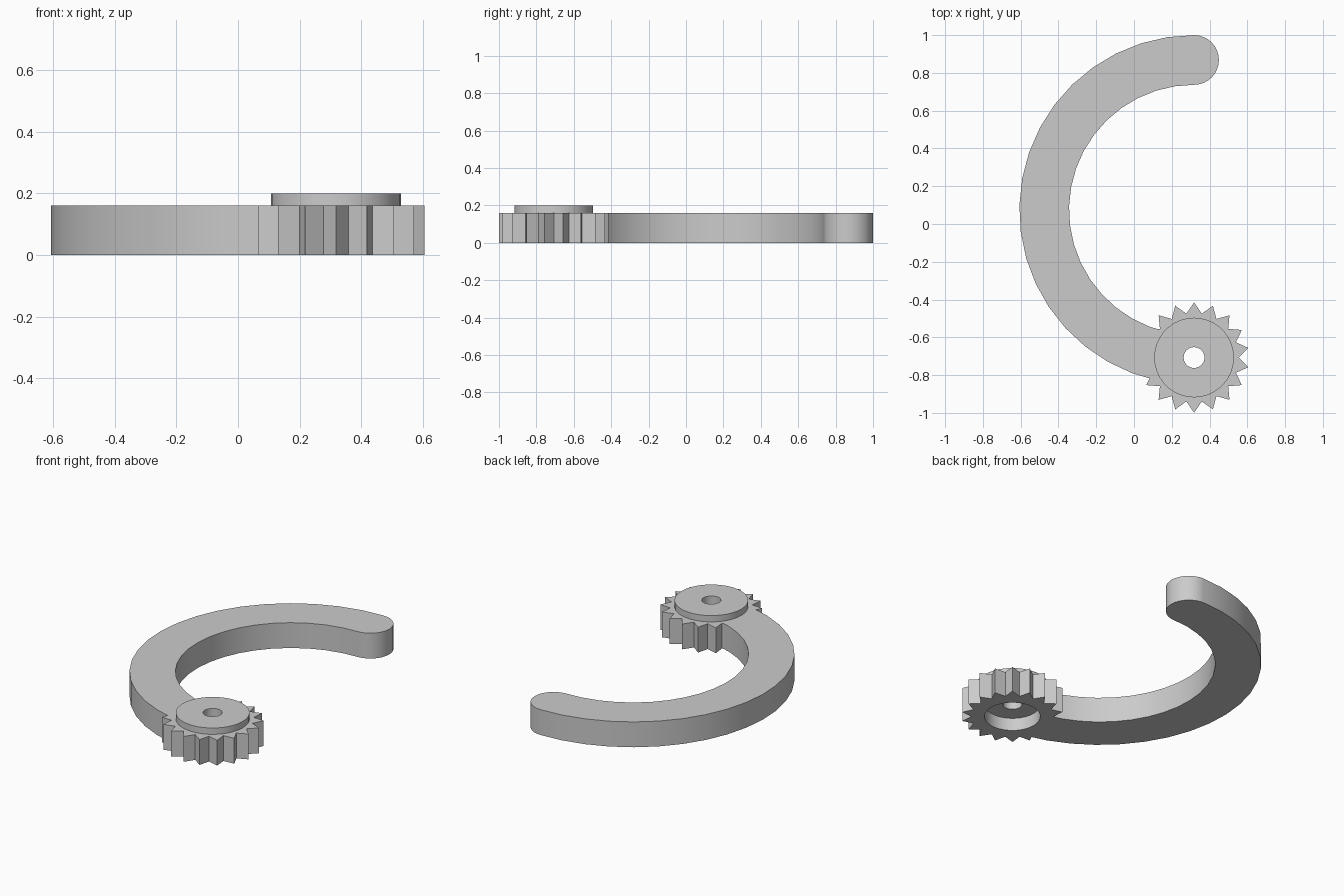
import bpy
import bmesh
from math import sin, cos, pi, radians

if "Cube" in bpy.data.objects:
    bpy.data.objects.remove(bpy.data.objects["Cube"], do_unlink=True)

grey = bpy.data.materials.new("plain grey")
grey.use_nodes = True
grey.diffuse_color = (0.6, 0.6, 0.6, 1)
grey.node_tree.nodes["Principled BSDF"].inputs["Base Color"].default_value = (0.6, 0.6, 0.6, 1)

THICK = 0.16
AXIS_X = 0.318


def finish(bm, name):
    bmesh.ops.recalc_face_normals(bm, faces=bm.faces)
    mesh = bpy.data.meshes.new(name)
    bm.to_mesh(mesh)
    bm.free()
    mesh.materials.append(grey)
    obj = bpy.data.objects.new(name, mesh)
    bpy.context.collection.objects.link(obj)
    bpy.ops.object.select_all(action="DESELECT")
    obj.select_set(True)
    bpy.context.view_layer.objects.active = obj
    bpy.ops.object.shade_smooth_by_angle(angle=radians(30))
    return obj


def arc(cx, cy, r, start, end, steps):
    """Points along an arc, angles in degrees."""
    angles = [radians(start + (end - start) * i / steps) for i in range(steps + 1)]
    return [(cx + r * cos(a), cy + r * sin(a)) for a in angles]


# Curved arm: outer arc, inner arc back, round tip
ARM_Y, OUTER, INNER, ARM_END = 0.075, 0.925, 0.662, 258
tip_r = (OUTER - INNER) / 2
outline = arc(AXIS_X, ARM_Y, OUTER, 90, ARM_END, 19)
outline += arc(AXIS_X, ARM_Y, INNER, ARM_END, 90, 19)
outline += arc(AXIS_X, ARM_Y + INNER + tip_r, tip_r, -90, 90, 16)[1:-1]
bm = bmesh.new()
base = bm.faces.new([bm.verts.new((x, y, 0)) for x, y in outline])
top = bmesh.ops.extrude_face_region(bm, geom=[base], use_keep_orig=True)
bmesh.ops.translate(bm, vec=(0, 0, THICK),
                    verts=[v for v in top["geom"] if isinstance(v, bmesh.types.BMVert)])
finish(bm, "curved_arm")

# Gear: closed stack of rings (tip radius, valley radius, height)
TEETH = 18
GEAR_Y = -0.707
rings = [
    (0.292, 0.236, 0), (0.292, 0.236, THICK),         # toothed rim
    (0.211, 0.211, THICK), (0.211, 0.211, 0.2),       # raised boss
    (0.055, 0.055, 0.2), (0.055, 0.055, 0.08),        # shaft hole
    (0.16, 0.16, 0.08), (0.16, 0.16, 0),              # recess underneath
]
bm = bmesh.new()
count = TEETH * 2
loops = []
for tip, valley, z in rings:
    loop = []
    for i in range(count):
        a = pi / 2 + 2 * pi * i / count
        r = valley if i % 2 else tip
        loop.append(bm.verts.new((AXIS_X + r * cos(a), GEAR_Y + r * sin(a), z)))
    loops.append(loop)
for k, low in enumerate(loops):
    high = loops[(k + 1) % len(loops)]
    for i in range(count):
        j = (i + 1) % count
        bm.faces.new((low[i], low[j], high[j], high[i]))
finish(bm, "gear_wheel")
